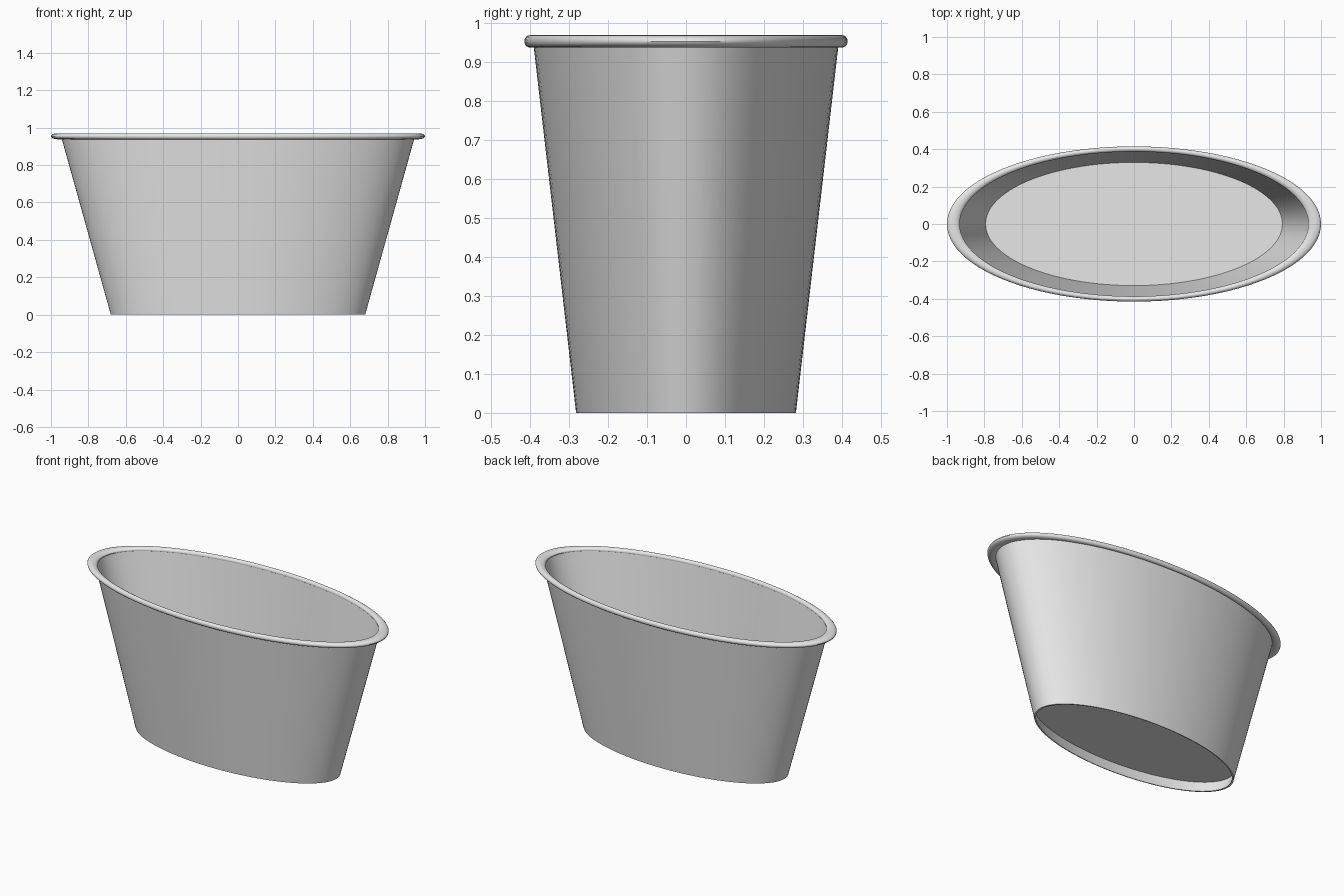
import bpy, bmesh, math

cube = bpy.data.objects.get("Cube")
if cube:
    bpy.data.objects.remove(cube, do_unlink=True)

SEGMENTS = 96
FLATTEN = 0.415          # depth of the oval relative to its width
BASE, TOP, HEIGHT = 0.68, 0.945, 0.95
WALL = 0.012

grey = bpy.data.materials.new("light grey")
grey.use_nodes = True
grey.diffuse_color = (0.8, 0.8, 0.8, 1)
grey.node_tree.nodes["Principled BSDF"].inputs["Base Color"].default_value = (0.8, 0.8, 0.8, 1)


def outer(z):
    return BASE + (TOP - BASE) * z / HEIGHT


def inner(z):
    return outer(z) - WALL


def oval_lathe(name, profile, closed=False):
    """Revolve (radius, z) points around z, then squash the result into an oval."""
    bm = bmesh.new()
    verts = [bm.verts.new((r, 0, z)) for r, z in profile]
    pairs = list(zip(verts, verts[1:]))
    if closed:
        pairs.append((verts[-1], verts[0]))
    edges = [bm.edges.new(p) for p in pairs]
    bmesh.ops.spin(bm, geom=verts + edges, cent=(0, 0, 0), axis=(0, 0, 1),
                   angle=math.tau, steps=SEGMENTS)
    bmesh.ops.remove_doubles(bm, verts=bm.verts, dist=0.0001)
    bmesh.ops.scale(bm, vec=(1, FLATTEN, 1), verts=bm.verts)
    bmesh.ops.recalc_face_normals(bm, faces=bm.faces)
    mesh = bpy.data.meshes.new(name)
    bm.to_mesh(mesh)
    bm.free()
    mesh.materials.append(grey)
    obj = bpy.data.objects.new(name, mesh)
    bpy.context.collection.objects.link(obj)
    bpy.ops.object.select_all(action='DESELECT')
    obj.select_set(True)
    bpy.context.view_layer.objects.active = obj
    bpy.ops.object.shade_smooth_by_angle(angle=math.radians(40))
    return obj


# Thin tapered wall with a floor raised above a shallow foot
under, floor = 0.065, 0.08
oval_lathe("tub_body", [
    (0, under), (inner(under), under), (inner(0), 0), (outer(0), 0),
    (outer(HEIGHT), HEIGHT), (inner(HEIGHT), HEIGHT),
    (inner(floor), floor), (0, floor)])

# Rolled lip around the mouth
lip = []
for i in range(16):
    a = math.tau * i / 16
    lip.append((0.966 + 0.034 * math.cos(a), 0.954 + 0.016 * math.sin(a)))
oval_lathe("rolled_rim", lip, closed=True)

# Flat filling halfway up the inside
level = 0.45
oval_lathe("filling", [
    (0, level), (inner(level) + 0.002, level),
    (inner(level - 0.01) + 0.002, level - 0.01), (0, level - 0.01)])
